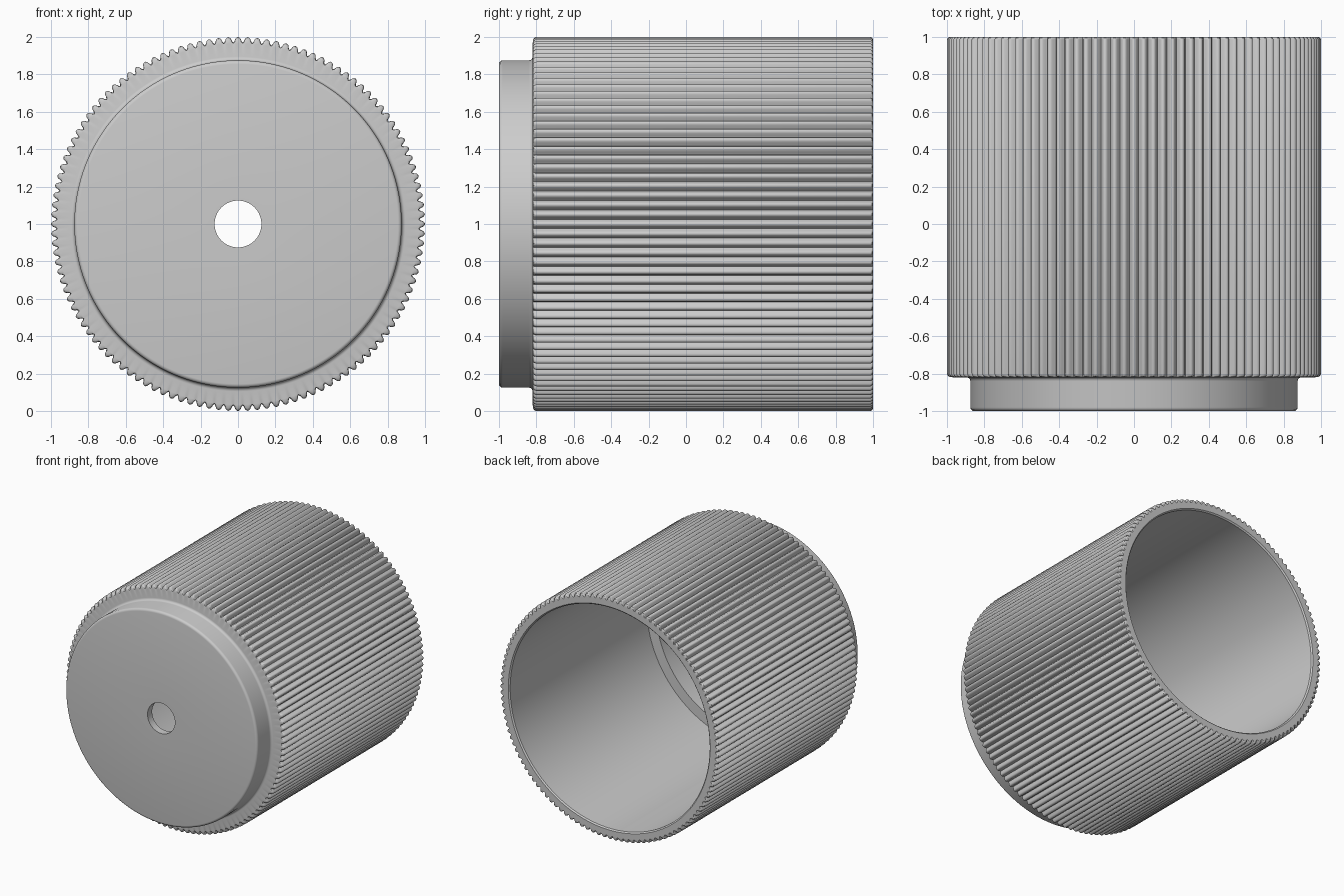
import bpy, bmesh, math

default = bpy.data.objects.get("Cube")
if default:
    bpy.data.objects.remove(default, do_unlink=True)

TEETH = 120
STEPS = 8            # points around each tooth
SEGMENTS = TEETH * STEPS
# Depth below the tooth crest across one tooth: rounded crest, narrow groove
TOOTH = [0.0, 0.002, 0.008, 0.022, 0.03, 0.022, 0.008, 0.002]

grey = bpy.data.materials.new("plain grey")
grey.use_nodes = True
color = (0.6, 0.6, 0.6, 1.0)
grey.diffuse_color = color
grey.node_tree.nodes["Principled BSDF"].inputs["Base Color"].default_value = color


def arc(r, y, radius, start, end, steps=4):
    """Rounded corner of the profile, centred on (r, y)."""
    angles = [math.radians(start + (end - start) * i / steps) for i in range(steps + 1)]
    return [(r + radius * math.cos(a), y + radius * math.sin(a), 0) for a in angles]


# Closed profile: radius, y and how strongly the ring follows the teeth
profile = [(0.125, -1, 0)]
profile += arc(0.855, -0.98, 0.02, -90, 0)         # boss edge
profile += arc(0.895, -0.84, 0.02, 180, 90)        # shoulder fillet
profile += [
    (0.965, -0.82, 0), (0.985, -0.818, 0.6), (0.995, -0.812, 0.9), (1.0, -0.80, 1),
    (1.0, 0.985, 1), (0.995, 0.995, 0.9), (0.985, 1, 0.6), (0.965, 1, 0),
    (0.92, 1, 0), (0.91, 0.99, 0),                 # open rim
    (0.905, -0.78, 0), (0.82, -0.78, 0),           # bore and inner ledge
    (0.82, -0.94, 0), (0.125, -0.94, 0),           # recess and floor
]

# Sweep the profile around the y axis
bm = bmesh.new()
rings = []
for radius, y, follow in profile:
    ring = []
    for i in range(SEGMENTS):
        a = math.tau * i / SEGMENTS
        r = radius - follow * TOOTH[i % STEPS]
        ring.append(bm.verts.new((r * math.cos(a), y, 1 + r * math.sin(a))))
    rings.append(ring)
for k, ring in enumerate(rings):
    after = rings[(k + 1) % len(rings)]
    for i in range(SEGMENTS):
        j = (i + 1) % SEGMENTS
        bm.faces.new((ring[i], ring[j], after[j], after[i]))
bmesh.ops.recalc_face_normals(bm, faces=bm.faces)

mesh = bpy.data.meshes.new("knurled_cap")
bm.to_mesh(mesh)
bm.free()
mesh.materials.append(grey)
cap = bpy.data.objects.new("knurled_cap", mesh)
bpy.context.collection.objects.link(cap)

bpy.ops.object.select_all(action="DESELECT")
cap.select_set(True)
bpy.context.view_layer.objects.active = cap
bpy.ops.object.shade_smooth_by_angle(angle=math.radians(35))
